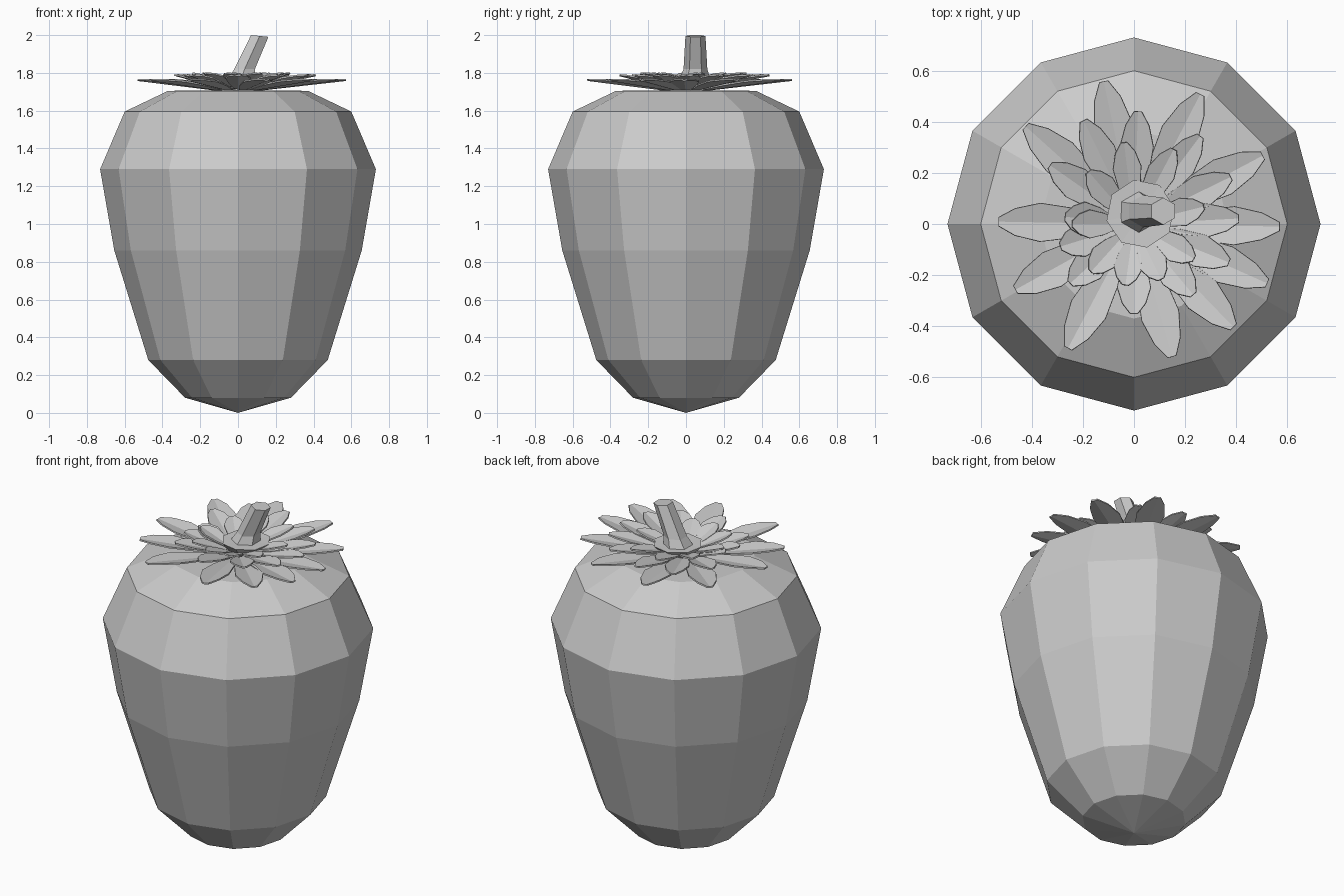
import bpy, bmesh, math
from mathutils import Vector

cube = bpy.data.objects.get("Cube")
if cube:
    bpy.data.objects.remove(cube)

GREY = (0.6, 0.6, 0.6, 1)
mat = bpy.data.materials.new("plain grey")
mat.use_nodes = True
mat.diffuse_color = GREY
mat.node_tree.nodes["Principled BSDF"].inputs["Base Color"].default_value = GREY


def finish(bm, name):
    bmesh.ops.recalc_face_normals(bm, faces=bm.faces)
    mesh = bpy.data.meshes.new(name)
    bm.to_mesh(mesh)
    bm.free()
    mesh.materials.append(mat)
    obj = bpy.data.objects.new(name, mesh)
    bpy.context.collection.objects.link(obj)
    return obj


def loft(name, rings, sides, turn=0.0):
    """Skin stacked polygons given as (centre x, centre y, z, radius)."""
    bm = bmesh.new()
    loops = []
    for x, y, z, r in rings:
        if r == 0:
            loops.append([bm.verts.new((x, y, z))] * sides)
            continue
        angles = [turn + math.tau * i / sides for i in range(sides)]
        loops.append([bm.verts.new((x + r * math.cos(a), y + r * math.sin(a), z))
                      for a in angles])
    for low, high in zip(loops, loops[1:]):
        for i in range(sides):
            j = (i + 1) % sides
            corners = list(dict.fromkeys((low[i], low[j], high[j], high[i])))
            bm.faces.new(corners)
    return finish(bm, name)


def leaf_ring(name, leaves, start, base_z, tip_z, width, cup):
    """Creased leaves, each given as (angle in degrees, tip radius)."""
    outline = [(0, 0.3), (0.3, 0.75), (0.62, 1), (0.85, 0.7), (1, 0.22)]
    bm = bmesh.new()
    for angle, reach in leaves:
        a = math.radians(angle)
        out = Vector((math.cos(a), math.sin(a), 0))
        side = Vector((-out.y, out.x, 0))
        rows = []
        for t, w in outline:
            mid = out * (start + (reach - start) * t)
            mid.z = base_z + (tip_z - base_z) * t
            row = []
            for s in (-1, 0, 1):
                lift = Vector((0, 0, cup * w * abs(s)))
                row.append(bm.verts.new(mid + side * (s * w * width / 2) + lift))
            rows.append(row)
        for near, far in zip(rows, rows[1:]):
            for k in (0, 1):
                bm.faces.new((near[k], far[k], far[k + 1], near[k + 1]))
    obj = finish(bm, name)
    thick = obj.modifiers.new("thickness", "SOLIDIFY")
    thick.thickness = 0.008
    return obj


# Fruit body, twelve flat sides
body = [(0, 0), (0.08, 0.28), (0.28, 0.475), (0.86, 0.655), (1.29, 0.73), (1.595, 0.6)]
loft("fruit_body", [(0, 0, z, r) for z, r in body], 12)

# Shoulder closing the top of the fruit
shoulder = [(1.595, 0.6), (1.705, 0.37), (1.71, 0)]
loft("fruit_shoulder", [(0, 0, z, r) for z, r in shoulder], 12)

# Three tiers of leaves
outer = [(-1, 0.57), (28, 0.57), (63, 0.57), (102, 0.57), (138, 0.57), (179, 0.53),
         (209, 0.53), (242, 0.55), (286, 0.54), (314, 0.56), (336, 0.57)]
middle = [(3, 0.41), (26, 0.42), (53, 0.43), (88, 0.44), (116, 0.45), (145, 0.4),
          (174, 0.27), (197, 0.3), (223, 0.34), (270, 0.35), (310, 0.36), (338, 0.4)]
inner = [(14, 0.28), (62, 0.33), (97, 0.32), (131, 0.27), (180, 0.24),
         (228, 0.25), (262, 0.24), (296, 0.24), (330, 0.27)]
leaf_ring("outer_leaves", outer, 0.1, 1.712, 1.765, 0.15, 0.015)
leaf_ring("middle_leaves", middle, 0.08, 1.72, 1.79, 0.13, 0.015)
leaf_ring("inner_leaves", inner, 0.06, 1.735, 1.8, 0.11, 0.012)

# Collar and leaning stem
loft("stem_collar", [(0.025, 0.04, 1.715, 0.09), (0.025, 0.04, 1.775, 0.135),
                     (0.025, 0.04, 1.77, 0)], 8, 0.2)
stem = loft("stem", [(0.01, 0.045, 1.74, 0), (0.01, 0.045, 1.745, 0.09),
                     (0.035, 0.05, 1.82, 0.063), (0.115, 0.05, 1.995, 0.053),
                     (0.115, 0.05, 1.995, 0)], 6, math.pi / 6)
# Tilt the cut end of the stem
for v in stem.data.vertices:
    if v.co.z > 1.9:
        v.co.z -= (v.co.x - 0.09) * 0.1 - 0.003
